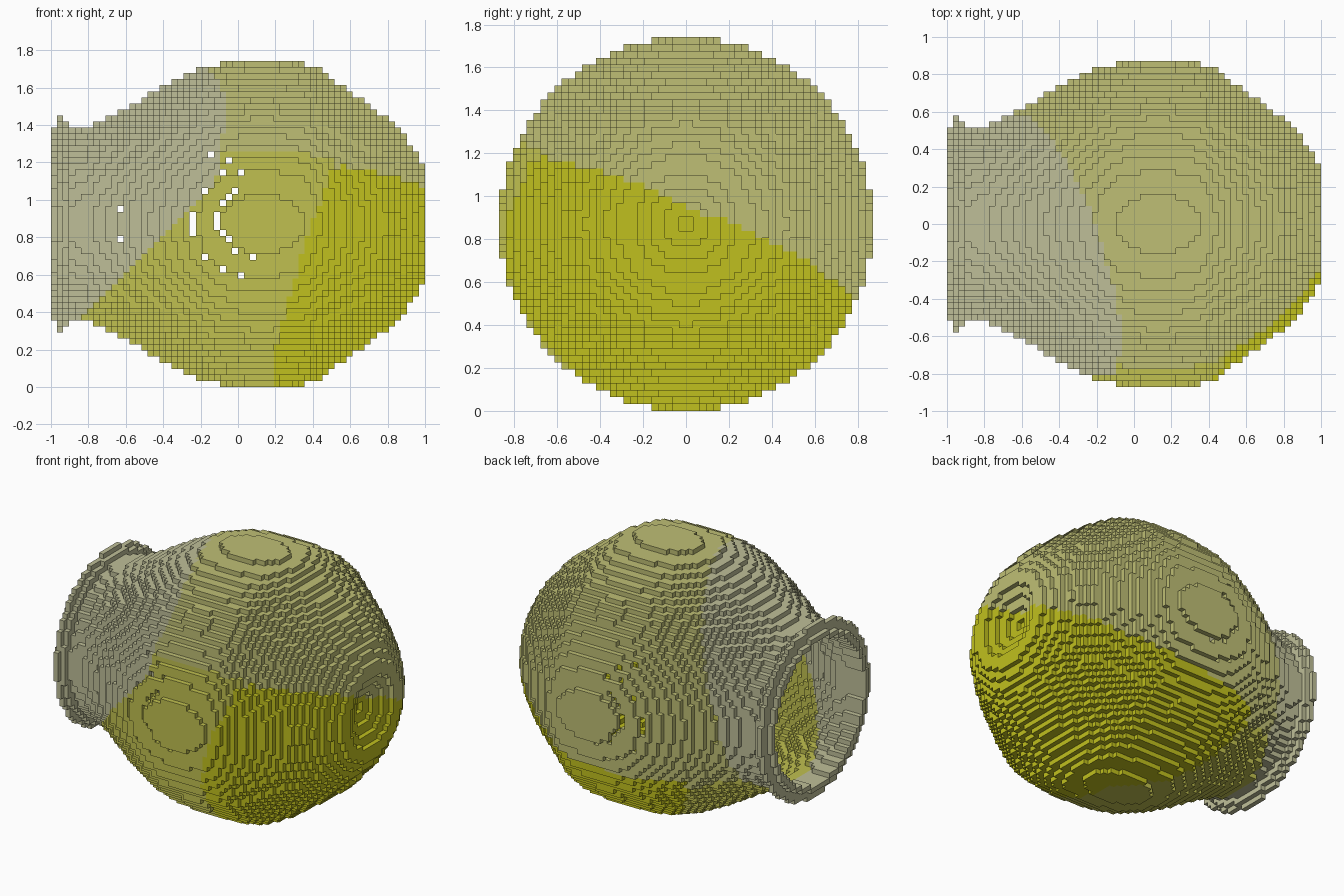
import bpy, bmesh, math

if "Cube" in bpy.data.objects:
    bpy.data.objects.remove(bpy.data.objects["Cube"], do_unlink=True)

# Block grid: 62 blocks long, 54 wide and high
NX, NR = 62, 54
P = 2 / NX
HALF = NR * P / 2

# Outer radius of the pot along its axis: lip, neck, belly, base
PROFILE = [(-1, .51), (-.975, .51), (-.965, .575), (-.945, .575), (-.92, .545),
           (-.89, .51), (-.8, .525), (-.65, .59), (-.55, .65), (-.43, .72),
           (-.32, .775), (-.2, .83), (-.1, .857), (.13, .873), (.36, .857),
           (.42, .835), (.5, .78), (.6, .71), (.7, .64), (.8, .56), (.86, .5),
           (.92, .43), (.984, .32), (1, .32)]

# Pinholes through the front and back walls, as (length, height) block positions
PINHOLES = {(26, 38), (29, 37), (31, 35), (28, 35), (25, 32), (30, 32), (29, 31),
            (28, 30), (27, 26), (27, 27), (27, 28), (23, 25), (23, 26), (23, 27),
            (23, 28), (28, 25), (29, 24), (30, 22), (33, 21), (25, 21), (28, 19),
            (31, 18), (11, 29), (11, 24)}


def make_material(name, rgb):
    mat = bpy.data.materials.new(name)
    mat.use_nodes = True
    mat.diffuse_color = (*rgb, 1)
    mat.node_tree.nodes["Principled BSDF"].inputs["Base Color"].default_value = (*rgb, 1)
    return mat


MATERIALS = [make_material("stone_beige", (.52, .52, .314)),
             make_material("khaki", (.52, .52, .178)),
             make_material("bright_yellow", (.53, .53, .013)),
             make_material("soft_yellow", (.53, .53, .08))]


def outer_radius(x):
    for (x0, r0), (x1, r1) in zip(PROFILE, PROFILE[1:]):
        if x <= x1:
            return r0 + (r1 - r0) * (x - x0) / (x1 - x0)
    return 0


def centre(cell):
    i, j, k = cell
    return (i + .5) * P - 1, (j + .5) * P - HALF, (k + .5) * P


RADII = [outer_radius((i + .5) * P - 1) for i in range(NX)]


def in_body(cell):
    i, j, k = cell
    x, y, z = centre(cell)
    r = math.hypot(y, z - HALF)
    if i < 0:                          # the mouth stays open
        return r < RADII[0] - P
    if i >= NX or r >= RADII[i]:
        return False
    return x < 1 - .13 * max(0, 1 - r / .27)   # dimple in the base


def colour(cell):
    x, y, z = centre(cell)
    if x < -.713 - .33 * y + .3 * z and x < z - 1.22:
        return 0
    soft = x < .19 + (.1 if y < 0 else -1.3) * y + .33 * z
    edge = .772 - .655 * y - .02 * x if soft else .81 - .42 * y + .16 * x
    if z > edge:
        return 1
    return 3 if soft else 2


def neighbours(cell):
    for axis in range(3):
        for step in (-1, 1):
            other = list(cell)
            other[axis] += step
            yield axis, step, tuple(other)


# Thin shell of blocks, thickened at the lip
body = {(i, j, k) for i in range(-1, NX) for j in range(NR) for k in range(NR)
        if in_body((i, j, k))}
shell = set()
for cell in body:
    i, j, k = cell
    if i < 0 or (i, k) in PINHOLES:
        continue
    x, y, z = centre(cell)
    lip = i < 3 and math.hypot(y, z - HALF) > RADII[0] - P
    if lip or any(n not in body for _, _, n in neighbours(cell)):
        shell.add(cell)

# Build only the exposed block faces
bm = bmesh.new()
corners = {}


def corner(c):
    if c not in corners:
        corners[c] = bm.verts.new((c[0] * P - 1, c[1] * P - HALF, c[2] * P))
    return corners[c]


for cell in sorted(shell):
    shade = colour(cell)
    for axis, step, other in neighbours(cell):
        if other in shell:
            continue
        quad = []
        for du, dv in ((0, 0), (1, 0), (1, 1), (0, 1)):
            c = list(cell)
            c[axis] += step > 0
            c[(axis + 1) % 3] += du
            c[(axis + 2) % 3] += dv
            quad.append(corner(tuple(c)))
        face = bm.faces.new(quad if step > 0 else quad[::-1])
        face.material_index = shade

mesh = bpy.data.meshes.new("hollow_pot")
bm.to_mesh(mesh)
bm.free()
for mat in MATERIALS:
    mesh.materials.append(mat)
pot = bpy.data.objects.new("hollow_pot", mesh)
bpy.context.collection.objects.link(pot)
